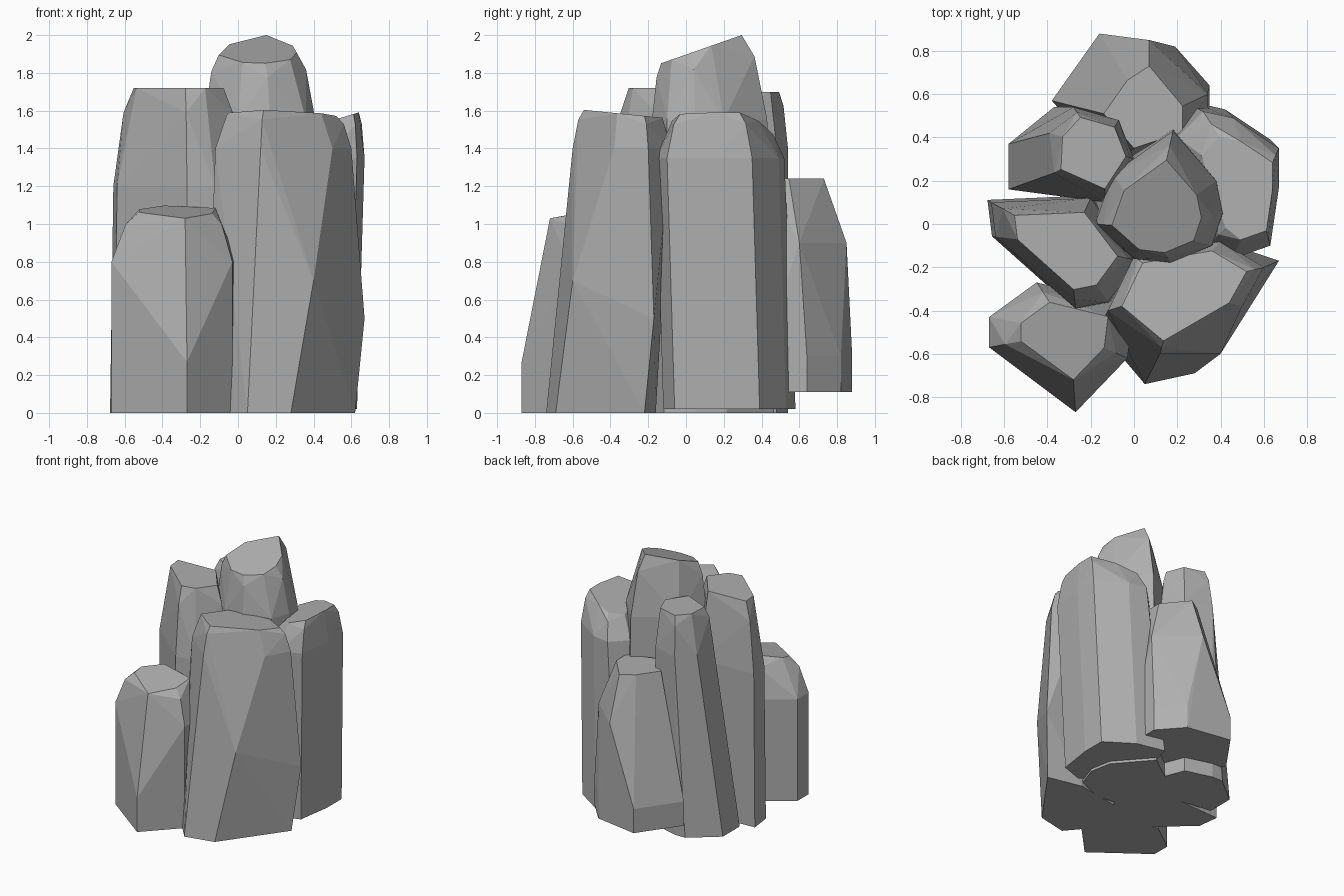
import bpy
import bmesh
from mathutils import Vector

default_cube = bpy.data.objects.get("Cube")
if default_cube:
    bpy.data.objects.remove(default_cube, do_unlink=True)

# Single flat stone colour
STONE = (.43, .43, .43, 1)
stone = bpy.data.materials.new("grey_stone")
stone.use_nodes = True
stone.diffuse_color = STONE
shader = stone.node_tree.nodes["Principled BSDF"]
shader.inputs["Base Color"].default_value = STONE
shader.inputs["Roughness"].default_value = .9


def rock(name, outline, shoulder, top, peak, spread, tilt=(0, 0), rim=.75,
         foot=1, lean=(0, 0), floor=0, toes=(), bulges=()):
    """Chiselled convex pillar: foot, shoulder, chipped rim and sloping crown."""
    corners = [Vector(corner) for corner in outline]
    middle = sum(corners, Vector((0, 0))) / len(corners)
    peak, tilt, lean = Vector(peak), Vector(tilt), Vector(lean)

    # Toes widen the base outline, bulges push out single corners
    points = [Vector((x, y, floor)) for x, y in toes]
    points += [Vector(bulge) for bulge in bulges]
    for index, corner in enumerate(corners):
        base = middle + (corner - middle) * foot + lean
        offset = (corner - peak) * spread
        side = Vector((corner.x, corner.y, shoulder))
        crown = (peak + offset).to_3d() + Vector((0, 0, top + tilt.dot(offset)))
        points += [Vector((base.x, base.y, floor)), side, crown]
        # Every other corner gets an extra chipped facet at the rim
        if index % 2 == 0:
            chip = side.lerp(crown, .5)
            chip.z = shoulder + (crown.z - shoulder) * rim
            points.append(chip)

    bm = bmesh.new()
    for point in points:
        bm.verts.new(point)
    hull = bmesh.ops.convex_hull(bm, input=bm.verts[:])
    buried = {item for item in hull["geom_interior"] + hull["geom_unused"]
              if isinstance(item, bmesh.types.BMVert)}
    bmesh.ops.delete(bm, geom=list(buried), context="VERTS")
    # Merge nearly level triangles into broad flat facets
    bmesh.ops.dissolve_limit(bm, angle_limit=.05, verts=bm.verts[:], edges=bm.edges[:])
    bmesh.ops.recalc_face_normals(bm, faces=bm.faces[:])
    mesh = bpy.data.meshes.new(name)
    bm.to_mesh(mesh)
    bm.free()
    mesh.materials.append(stone)
    pillar = bpy.data.objects.new(name, mesh)
    bpy.context.collection.objects.link(pillar)


# Tallest pillar in the middle, its crown rising to the back
rock("centre_pillar",
     outline=[(-.18, 0), (0, -.16), (.17, -.18), (.36, -.1), (.41, .05), (.38, .2),
              (.18, .43), (-.1, .23)],
     shoulder=1.55, top=1.89, peak=(.08, -.02), spread=.7, tilt=(0, .35), foot=1.1)

# Left pillar with a level top
rock("left_pillar",
     outline=[(-.66, .1), (-.64, -.06), (-.27, -.39), (-.12, -.36), (.02, -.17), (-.2, .12)],
     shoulder=1.2, top=1.72, peak=(-.3, -.1), spread=.7, foot=1.05)

# Broad front pillar, spreading forwards at the floor
rock("front_pillar",
     outline=[(.12, -.6), (.5, -.38), (.6, -.2), (.4, -.08), (0, -.15), (-.12, -.4)],
     shoulder=1.4, top=1.58, peak=(.2, -.3), spread=.8, tilt=(0, -.1),
     lean=(-.05, -.08),
     toes=[(.05, -.74), (.28, -.69), (.62, -.22)],
     bulges=[(.4, -.6, .7), (.67, -.17, .5)])

# Right pillar, highest along its outer edge
rock("right_pillar",
     outline=[(.67, .35), (.46, .49), (.32, .52), (.2, .4), (.36, -.08), (.46, -.16),
              (.63, -.1), (.67, .17)],
     shoulder=1.35, top=1.57, peak=(.57, .13), spread=.7, tilt=(.3, 0),
     lean=(-.04, .04), floor=.02, toes=[(.2, .58)])

# Slender pillar behind the left one, its foot spreading outwards
rock("back_left_pillar",
     outline=[(-.4, .22), (-.39, .42), (-.28, .54), (-.07, .48), (0, .3), (-.13, .1)],
     shoulder=1.4, top=1.7, peak=(-.15, .35), spread=.75,
     toes=[(-.58, .16), (-.58, .37), (-.37, .54)])

# Low block at the back, raised off the floor, with a long sloping side
rock("back_block",
     outline=[(-.38, .57), (-.16, .88), (.19, .82), (.35, .64), (.35, .4), (-.1, .25)],
     shoulder=.3, top=1.24, peak=(.1, .45), spread=.5, rim=.5, floor=.11,
     bulges=[(.07, .73, 1.24), (.07, .85, .9), (.34, .6, .9)])

# Low boulder at the front left, with a pointed toe
rock("front_left_block",
     outline=[(-.67, -.57), (-.27, -.75), (-.03, -.62), (0, -.38), (-.45, -.27), (-.67, -.43)],
     shoulder=.8, top=1.07, peak=(-.3, -.5), spread=.6, tilt=(0, .2),
     toes=[(-.27, -.87)], bulges=[(-.27, -.87, .27), (-.28, -.72, 1.03)])
